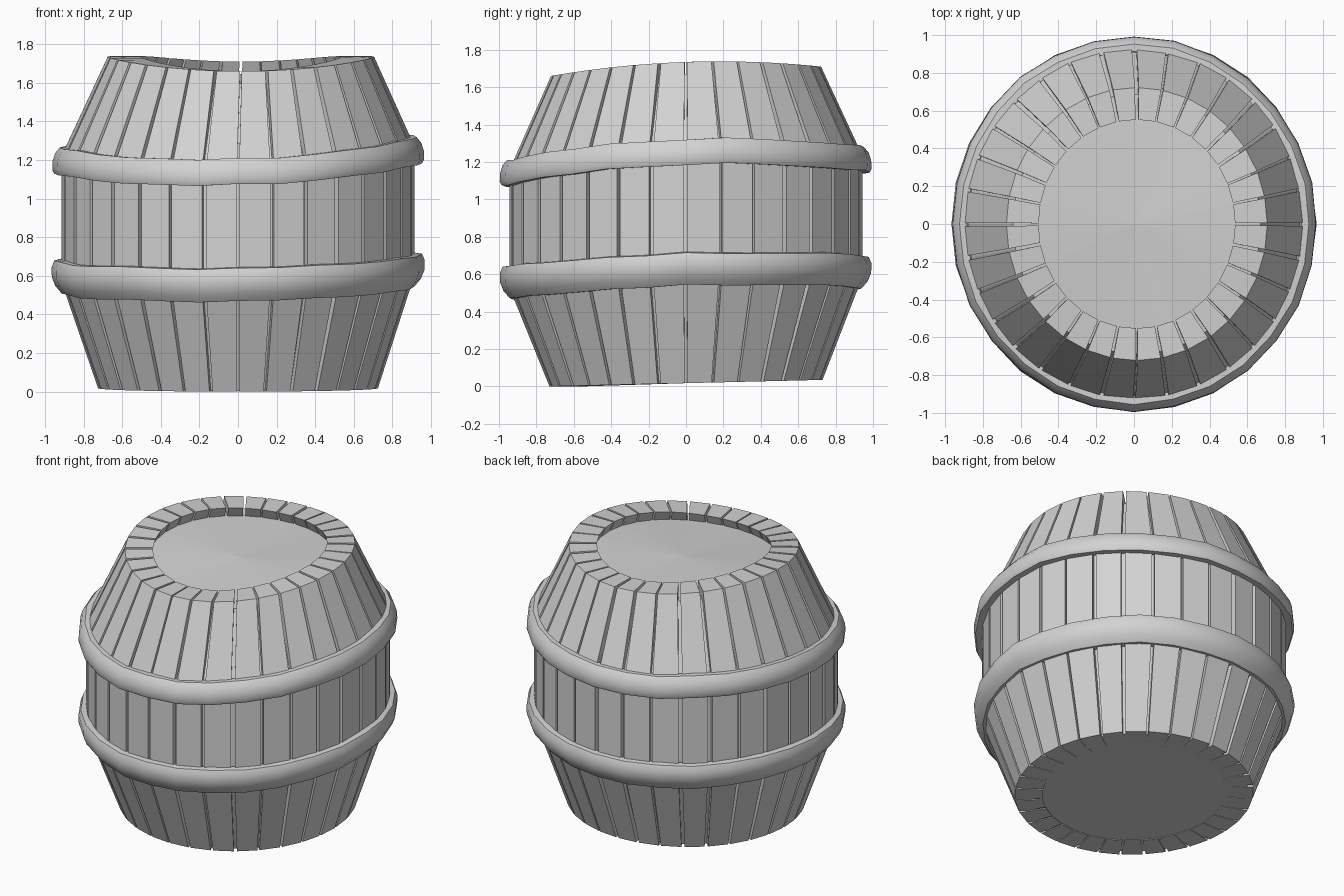
import bpy, bmesh, math, random
from math import sin, cos, pi

if "Cube" in bpy.data.objects:
    bpy.data.objects.remove(bpy.data.objects["Cube"])

random.seed(4)
N = 32  # staves round the barrel

grey = bpy.data.materials.new("pale grey")
grey.diffuse_color = (0.65, 0.65, 0.65, 1)
grey.use_nodes = True
grey.node_tree.nodes["Principled BSDF"].inputs["Base Color"].default_value = grey.diffuse_color


def bottom_z(a):
    return 0.0175 + 0.0175 * sin(a)


def top_z(a):
    return 1.71 + 0.025 * sin(a) + 0.025 * cos(2 * a)


def upper_z(a):
    return 1.199 + 0.0375 * sin(a) + 0.025 * cos(a) + 0.026 * cos(2 * a)


def lower_z(a):
    return 0.594 + 0.03 * sin(a) + 0.0175 * cos(a) + 0.014 * cos(2 * a)


def finish(name, bm, smooth=False):
    bmesh.ops.recalc_face_normals(bm, faces=bm.faces)
    me = bpy.data.meshes.new(name)
    bm.to_mesh(me)
    bm.free()
    me.materials.append(grey)
    ob = bpy.data.objects.new(name, me)
    bpy.context.collection.objects.link(ob)
    if smooth:
        bpy.ops.object.select_all(action='DESELECT')
        ob.select_set(True)
        bpy.context.view_layer.objects.active = ob
        bpy.ops.object.shade_smooth_by_angle(angle=math.radians(35))
    return ob


def shell(a, inset=0.0, drop=0.0):
    """Barrel outline at angle a: points (x, y, z) from bottom to top."""
    rows = [(0.725, 0.73, bottom_z(a) + drop * 0.05, 0.0),
            (0.915, 0.945, lower_z(a) - 0.02, 0.0),
            (0.915, 0.945, upper_z(a) + 0.02, 0.0),
            (0.69, 0.722, top_z(a) - drop, 0.015)]
    return [(cx + (rx - inset) * cos(a), (ry - inset) * sin(a), z)
            for rx, ry, z, cx in rows]


# staves, each a bent plank with a small gap to its neighbour
bm = bmesh.new()
for i in range(N):
    a0 = 2 * pi * (i + random.uniform(0.03, 0.08)) / N
    a1 = 2 * pi * (i + 1 - random.uniform(0.03, 0.08)) / N
    cols = [shell(a0), shell(a1), shell(a1, 0.17), shell(a0, 0.17)]
    cols = [[bm.verts.new(p) for p in c] for c in cols]
    for k in range(4):
        c, d = cols[k], cols[(k + 1) % 4]
        for j in range(3):
            bm.faces.new((c[j], d[j], d[j + 1], c[j + 1]))
    bm.faces.new([c[0] for c in cols])
    bm.faces.new([c[3] for c in cols])
finish("staves", bm)

# inner body with the sunken lid and the base closing the barrel
bm = bmesh.new()
cols = [[bm.verts.new(p) for p in shell(2 * pi * i / N, 0.035, 0.065)] for i in range(N)]
for i in range(N):
    c, d = cols[i], cols[(i + 1) % N]
    for j in range(3):
        bm.faces.new((c[j], d[j], d[j + 1], c[j + 1]))
for j in (0, 3):
    ring = [c[j] for c in cols]
    mid = bm.verts.new([sum(v.co[k] for v in ring) / N for k in range(3)])
    for i in range(N):
        bm.faces.new((ring[i], ring[(i + 1) % N], mid))
finish("lid_and_base", bm)


# hoops, rounded bands that follow a wavy line
def hoop(name, zfun, profile, sides=28):
    bm = bmesh.new()
    rings = []
    for i in range(sides):
        a = 2 * pi * i / sides
        w = random.uniform(-0.006, 0.006)
        rings.append([bm.verts.new(((0.965 * r + w * 0.5) * cos(a),
                                    (0.993 * r + w * 0.5) * sin(a),
                                    zfun(a) + dz + w)) for r, dz in profile])
    n = len(profile)
    for i in range(sides):
        c, d = rings[i], rings[(i + 1) % sides]
        for j in range(n):
            k = (j + 1) % n
            bm.faces.new((c[j], d[j], d[k], c[k]))
    finish(name, bm, True)


hoop("lower_hoop", lower_z, [(0.90, -0.085), (0.945, -0.085), (0.98, -0.045), (0.998, 0.0),
                             (1.0, 0.05), (0.985, 0.085), (0.945, 0.09)])
hoop("upper_hoop", upper_z, [(0.945, -0.065), (0.99, -0.065), (1.0, -0.045), (0.998, 0.0),
                             (0.985, 0.04), (0.96, 0.07), (0.92, 0.07)])
